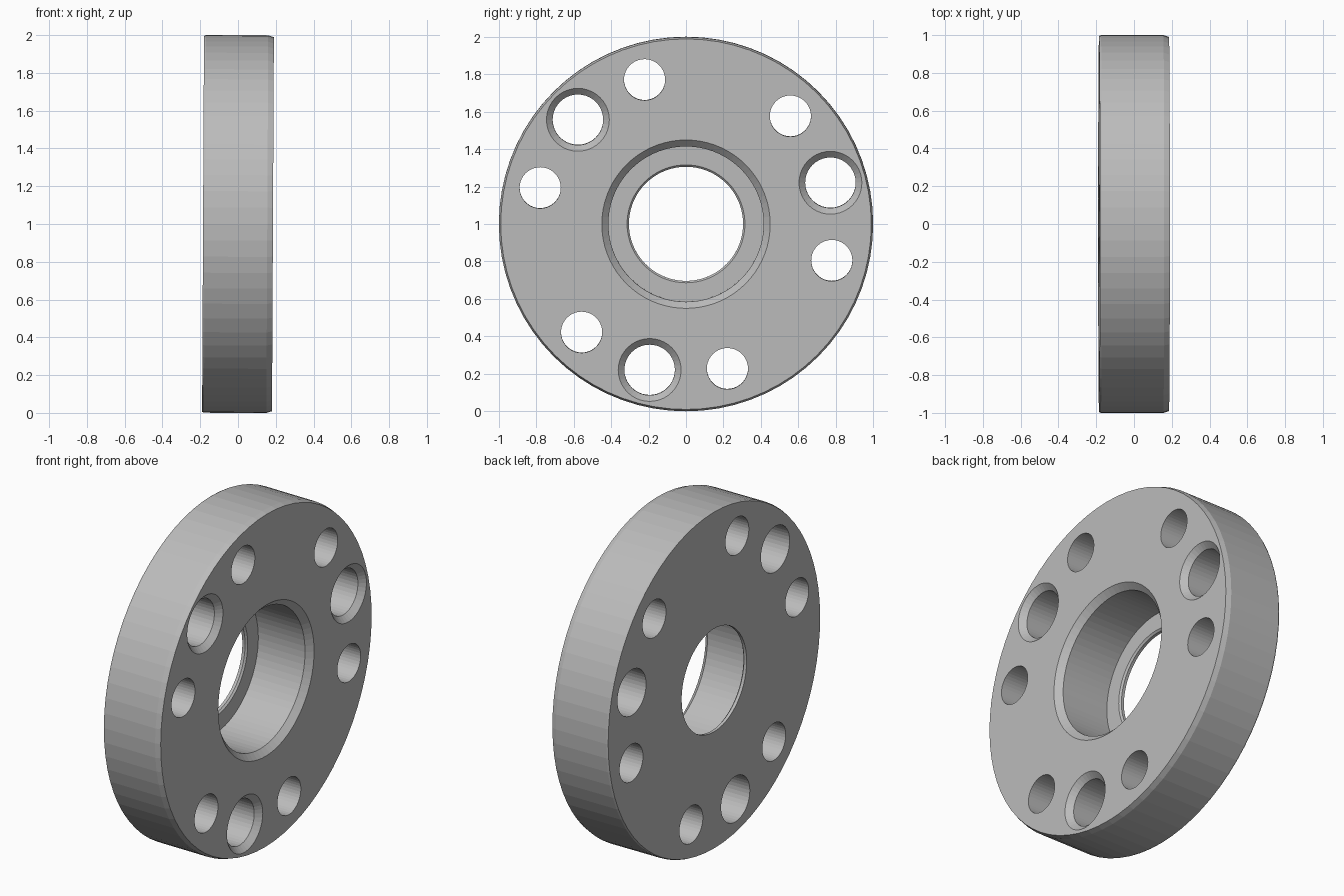
import bpy
import bmesh
from math import cos, sin, pi, radians
from mathutils import Matrix, Vector

cube = bpy.data.objects.get("Cube")
if cube:
    bpy.data.objects.remove(cube, do_unlink=True)

HALF = 0.185          # half thickness of the disc
PITCH = 0.803         # radius of the bolt circle

# Plain grey metal
metal = bpy.data.materials.new("grey_metal")
metal.use_nodes = True
grey = (0.5, 0.5, 0.5, 1)
metal.diffuse_color = grey
metal.node_tree.nodes["Principled BSDF"].inputs["Base Color"].default_value = grey


def lathe(bm, profile, segments, centre=(0, 0)):
    """Revolve (x, radius) points about a line parallel to x; ends on the axis are capped."""
    rings = []
    for x, r in profile:
        rings.append([bm.verts.new((x, centre[0] + r * cos(2 * pi * i / segments),
                                    centre[1] + r * sin(2 * pi * i / segments)))
                      for i in range(segments)])
    return rings


def bridge(bm, a, b):
    n = len(a)
    for i in range(n):
        j = (i + 1) % n
        bm.faces.new((a[i], a[j], b[j], b[i]))


def make_object(name, bm):
    bmesh.ops.recalc_face_normals(bm, faces=bm.faces)
    mesh = bpy.data.meshes.new(name)
    bm.to_mesh(mesh)
    bm.free()
    mesh.materials.append(metal)
    obj = bpy.data.objects.new(name, mesh)
    bpy.context.collection.objects.link(obj)
    return obj


# Disc with chamfered rim, deep centre recess and thin lip around the bore
section = [(-HALF, 0.305), (-HALF, 0.995), (-HALF + 0.01, 1.0), (HALF - 0.03, 1.0),
           (HALF, 0.99), (HALF, 0.45), (HALF - 0.035, 0.415), (-0.157, 0.415),
           (-0.157, 0.315), (-0.167, 0.305)]
bm = bmesh.new()
rings = lathe(bm, section, 72)
for a, b in zip(rings, rings[1:] + rings[:1]):
    bridge(bm, a, b)
disc = make_object("spacer_disc", bm)

# Drills: six plain bolt holes and three countersunk stud holes
plain = [(-0.3, 0.11), (0.3, 0.11)]
countersunk = [(-0.3, 0.135), (HALF - 0.033, 0.135), (HALF, 0.168), (0.3, 0.168)]
bm = bmesh.new()
for profile, count, start in ((plain, 6, 46), (countersunk, 3, 16)):
    for k in range(count):
        angle = radians(start + 360 * k / count)
        rings = lathe(bm, profile, 40, (PITCH * cos(angle), PITCH * sin(angle)))
        for a, b in zip(rings, rings[1:]):
            bridge(bm, a, b)
        bm.faces.new(rings[0])
        bm.faces.new(rings[-1])
drills = make_object("hole_drills", bm)
drills.hide_render = True

# Cut the holes, then discard the drills
cut = disc.modifiers.new("holes", 'BOOLEAN')
cut.operation = 'DIFFERENCE'
cut.solver = 'EXACT'
cut.object = drills
bpy.context.view_layer.objects.active = disc
bpy.ops.object.modifier_apply(modifier=cut.name)
bpy.data.objects.remove(drills, do_unlink=True)

# Stand the disc on its rim with its very slight lean
disc.data.transform(Matrix.Translation(Vector((0, 0, 1))) @ Matrix.Rotation(0.005, 4, 'Y'))
disc.data.update()
